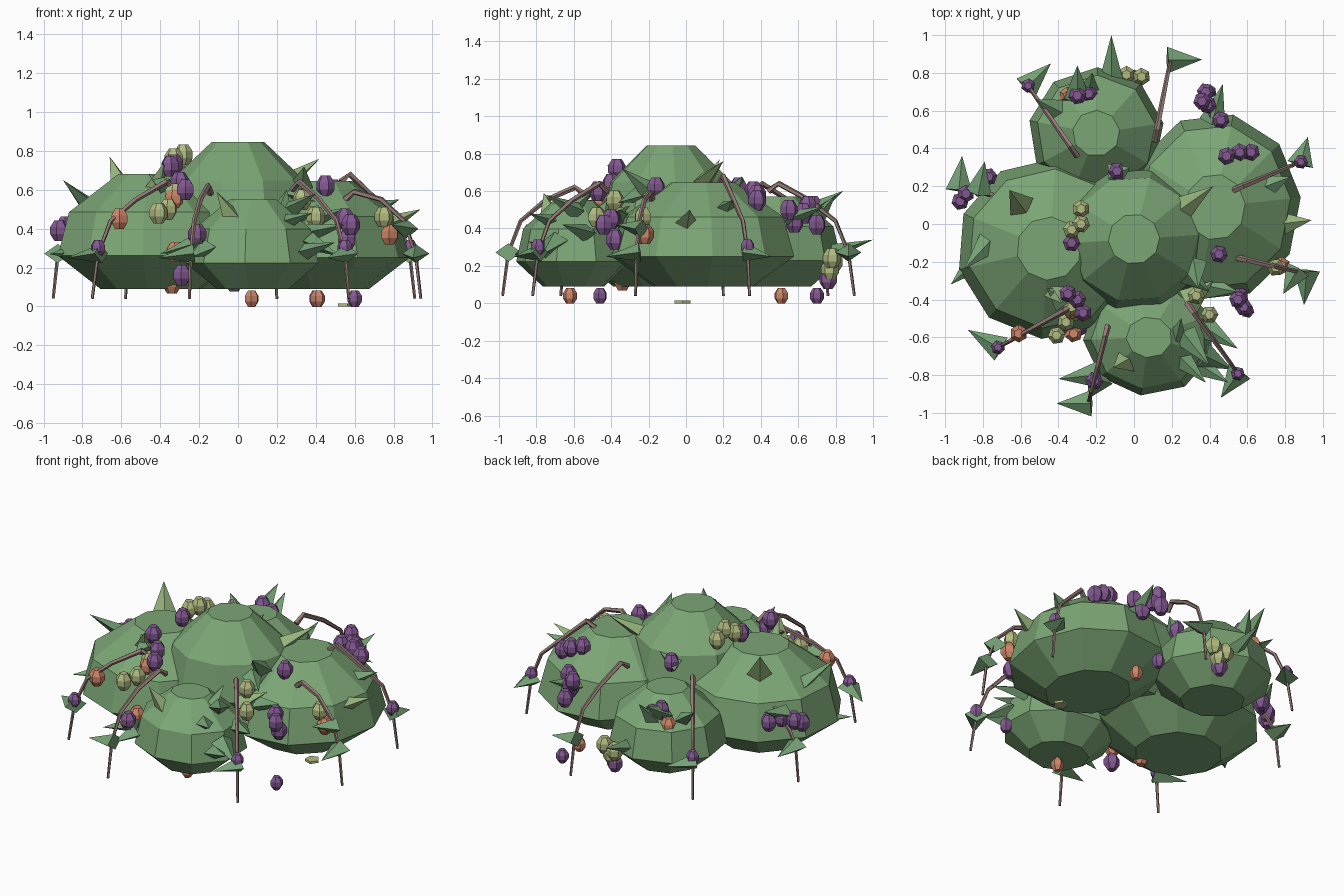
import bpy, bmesh, math, random
from mathutils import Vector

random.seed(4)


def mat(name, rgb):
    m = bpy.data.materials.new(name)
    m.diffuse_color = (*rgb, 1)
    return m


GREEN = mat("bush_green", (0.20, 0.38, 0.18))
LEAF = mat("leaf_green", (0.18, 0.36, 0.18))
LIGHT = mat("pale_leaf", (0.30, 0.45, 0.20))
BARK = mat("bark", (0.30, 0.20, 0.18))
COL = {"purple": mat("ripe", (0.23, 0.10, 0.29)),
       "olive": mat("unripe", (0.45, 0.50, 0.22)),
       "orange": mat("ripening", (0.62, 0.24, 0.14))}


def finish(bm, name, m):
    bmesh.ops.recalc_face_normals(bm, faces=bm.faces[:])
    me = bpy.data.meshes.new(name)
    bm.to_mesh(me)
    bm.free()
    me.materials.append(m)
    o = bpy.data.objects.new(name, me)
    bpy.context.collection.objects.link(o)
    return o


def skin(name, rings, m):
    """Bridge equal-sized rings of points and cap both ends."""
    bm = bmesh.new()
    vs = [[bm.verts.new(p) for p in r] for r in rings]
    n = len(rings[0])
    for a, b in zip(vs, vs[1:]):
        for i in range(n):
            j = (i + 1) % n
            bm.faces.new((a[i], a[j], b[j], b[i]))
    bm.faces.new(vs[0])
    bm.faces.new(vs[-1])
    return finish(bm, name, m)


def lathe(name, c, profile, n, m, sx=1, sy=1, turn=0):
    rings = [[(c[0] + sx * r * math.cos(2 * math.pi * i / n + turn),
               c[1] + sy * r * math.sin(2 * math.pi * i / n + turn), c[2] + z)
              for i in range(n)] for r, z in profile]
    return skin(name, rings, m)


# foliage lobes: centre, x radius, y radius, bottom, top
for name, x, y, rx, ry, z0, z1, n in [
        ("left_lobe", -.45, -.13, .49, .48, .09, .68, 10),
        ("right_lobe", .43, .09, .455, .50, .09, .645, 10),
        ("front_lobe", .08, -.60, .35, .31, .09, .55, 9),
        ("back_lobe", -.20, .48, .36, .35, .09, .57, 9),
        ("top_lobe", 0, -.08, .39, .38, .25, .845, 10)]:
    h = z1 - z0
    prof = [(.54, 0), (1, .29 * h), (.88, .67 * h), (.35, h)]
    lathe(name, (x, y, z0), prof, n, GREEN, rx, ry, random.random())


# drooping branches
def branch(name, pts):
    pts = [Vector(p) for p in pts]
    rings = []
    for i, p in enumerate(pts):
        d = (pts[min(i + 1, len(pts) - 1)] - pts[max(i - 1, 0)]).normalized()
        q = d.to_track_quat('Z', 'Y')
        r = .018 - .002 * i
        rings.append([p + q @ Vector((r * math.cos(a), r * math.sin(a), 0))
                      for a in (math.tau * k / 5 for k in range(5))])
    skin(name, rings, BARK)


def leaf(base, tip, w=.07, m=LEAF, name="leaf"):
    """Folded leaf: plump four-sided spike."""
    b, t = Vector(base), Vector(tip)
    d = t - b
    b -= d * .1
    q = d.to_track_quat('Z', 'Y')
    bm = bmesh.new()
    ring = [bm.verts.new(b + q @ Vector(v)) for v in
            ((w, 0, 0), (0, .7 * w, 0), (-w, 0, 0), (0, -.7 * w, 0))]
    apex = bm.verts.new(t)
    for i in range(4):
        bm.faces.new((ring[i], ring[(i + 1) % 4], apex))
    bm.faces.new(ring)
    finish(bm, name, m)


def berry(kind, p, s=1):
    prof = [(.020, -.042), (.038, -.014), (.038, .014), (.020, .042)]
    lathe(kind + "_berry", p, [(r * s, z * s) for r, z in prof], 6,
          COL[kind], turn=random.random())


# start, end, start height, leaf tip, height factor, carries a berry
ends = [((-.30, .36), (-.58, .76), .60, (-.44, .85), 1, 1),
        ((.11, .44), (.20, .90), .60, (.36, .87), 1, 0),
        ((.53, .18), (.91, .34), .64, (.92, .46), 1, 1),
        ((.55, -.18), (.94, -.27), .55, (.90, -.43), 1, 0),
        ((.28, -.42), (.57, -.82), .60, (.46, -.92), 1, 1),
        ((-.14, -.54), (-.25, -.98), .58, (-.41, -.95), 1, 0),
        ((-.32, -.43), (-.75, -.67), .60, (-.88, -.56), 1, 1),
        ((-.60, .12), (-.95, .20), .45, (-.91, .36), .8, 0)]
for s, e, z, lt, f, fruit_on in ends:
    s, e = Vector((*s, z)), Vector((*e, .04))
    path = [s]
    for t, h in ((.12, z + .04), (.48, .55 * f), (.78, .44 * f), (.93, .27)):
        p = s.lerp(e, t)
        p.z = h
        path.append(p)
    path.append(e)
    branch("branch", path)
    k = path[4]
    leaf(k, (*lt, .25))
    if fruit_on:
        berry("purple", (k.x, k.y, .30))

# leaves on the foliage: base, tip
for b, t in [((-.12, .76, .27), (-.12, 1.0, .34)),
             ((-.82, .18, .45), (-.79, .33, .5)),
             ((.42, .56, .45), (.47, .74, .52)),
             ((.86, -.25, .4), (.79, -.37, .42)),
             ((-.83, -.19, .28), (-.97, -.32, .27)),
             ((-.77, -.10, .52), (-.90, -.24, .65)),
             ((-.21, -.80, .33), (-.40, -.82, .27)),
             ((-.18, -.82, .30), (-.25, -.93, .25)),
             ((.38, -.55, .38), (.55, -.66, .42)),
             ((.38, -.70, .33), (.52, -.77, .26)),
             ((.24, -.70, .43), (.38, -.84, .48)),
             ((.28, -.60, .50), (.40, -.75, .58)),
             ((.22, -.62, .48), (.25, -.50, .60)),
             ((.34, -.74, .28), (.50, -.84, .33)),
             ((-.30, .68, .50), (-.30, .84, .60)),
             ((-.24, .70, .45), (-.22, .80, .58)),
             ((-.40, .60, .45), (-.52, .66, .55)),
             ((-.38, -.40, .62), (-.46, -.34, .68)),
             ((.28, -.26, .58), (.40, -.36, .54)),
             ((.32, -.22, .62), (.34, -.34, .72)),
             ((.40, -.33, .45), (.55, -.36, .50)),
             ((.70, .20, .50), (.83, .25, .55)),
             ((-.10, .26, .60), (-.02, .30, .68))]:
    leaf(b, t)
for b, t in [((.25, .08, .64), (.42, .20, .76)),
             ((-.60, .10, .62), (-.66, .18, .77)),
             ((.77, .0, .42), (.94, .02, .50)),
             ((-.04, -.72, .47), (-.11, -.76, .59)),
             ((-.43, -.34, .60), (-.38, -.42, .74)),
             ((.30, -.40, .46), (.42, -.30, .52))]:
    leaf(b, t, .075, LIGHT, "pale_leaf")

# berry clusters and fallen berries
fruit = {
    "purple": [(-.92, .12, .39), (-.89, .16, .41), (-.82, .19, .42), (-.77, .25, .40),
               (-.24, .69, .48), (-.30, .68, .52), (.38, .70, .42), (.39, .63, .48),
               (.42, .58, .43), (.46, .55, .50), (.36, .65, .52), (.49, .36, .60),
               (.56, .38, .58), (.62, .38, .55), (.45, -.16, .62), (.55, -.40, .45),
               (.58, -.44, .42), (.56, -.38, .34), (-.35, -.37, .72), (-.27, -.47, .60),
               (-.30, -.40, .64), (-.29, -.55, .16), (-.09, .28, .62), (-.33, -.10, .73),
               (.60, -.46, .04), (.40, .70, .04), (-.02, .76, .13), (-.21, -.83, .37)],
    "olive": [(-.28, .08, .74), (-.33, -.03, .76), (-.28, .0, .78), (-.04, .79, .22),
              (0, .77, .18), (.04, .78, .24), (-.36, -.52, .50), (-.41, -.59, .48),
              (-.33, -.44, .58), (.33, -.38, .55), (.40, -.48, .46), (.75, -.23, .46)],
    "orange": [(-.35, .68, .43), (-.33, -.46, .55), (-.61, -.58, .45), (.78, -.22, .37),
               (-.32, -.58, .28), (-.34, -.34, .12), (.41, .51, .04), (.07, -.62, .04)]}
for kind, spots in fruit.items():
    for p in spots:
        berry(kind, p, 1 if p[2] < .05 else 1.25)

# fallen leaf flat on the ground
lathe("fallen_leaf", (.55, -.02, 0), [(.045, .0), (.045, .014)], 5, COL["olive"])
